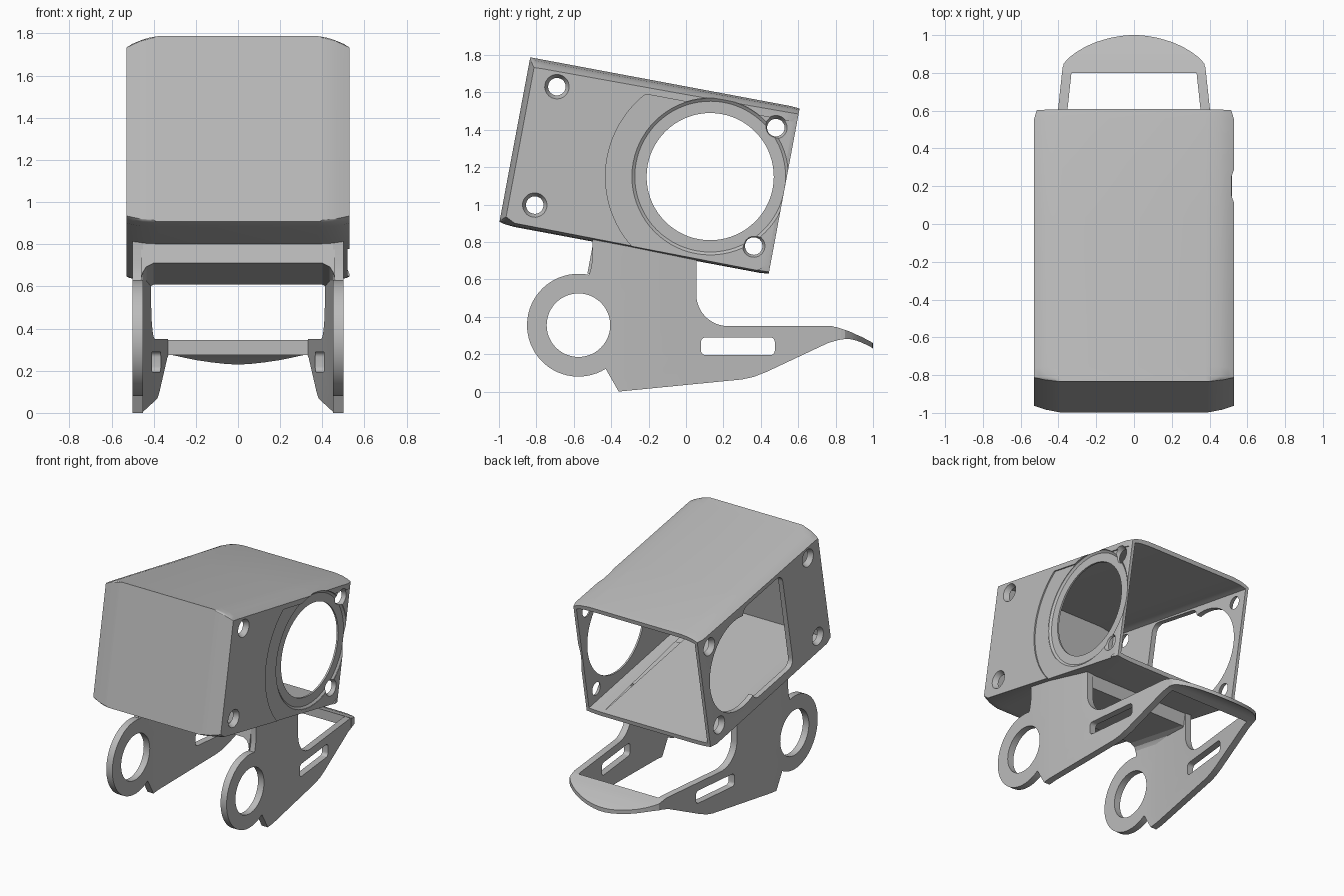
import bpy, bmesh, math
from mathutils import Vector

if "Cube" in bpy.data.objects:
    bpy.data.objects.remove(bpy.data.objects["Cube"], do_unlink=True)

grey = bpy.data.materials.new("plain_grey")
grey.use_nodes = True
COLOUR = (0.5, 0.5, 0.5, 1)
grey.diffuse_color = COLOUR
grey.node_tree.nodes["Principled BSDF"].inputs["Base Color"].default_value = COLOUR


def loft(name, rings):
    """Closed solid through rings with equal point counts."""
    bm = bmesh.new()
    loops = [[bm.verts.new(p) for p in r] for r in rings]
    n = len(loops[0])
    for a, b in zip(loops, loops[1:]):
        for i in range(n):
            j = (i + 1) % n
            bm.faces.new((a[i], a[j], b[j], b[i]))
    bm.faces.new(loops[0][::-1])
    bm.faces.new(loops[-1])
    bmesh.ops.recalc_face_normals(bm, faces=bm.faces)
    me = bpy.data.meshes.new(name)
    bm.to_mesh(me)
    bm.free()
    me.materials.append(grey)
    ob = bpy.data.objects.new(name, me)
    bpy.context.collection.objects.link(ob)
    return ob


def prism(name, pts, x0, x1, grow=1.0):
    """Side outline in y, z extruded along x; grow scales the far end about its centre."""
    cy = sum(p[0] for p in pts) / len(pts)
    cz = sum(p[1] for p in pts) / len(pts)
    far = [(x1, cy + (y - cy) * grow, cz + (z - cz) * grow) for y, z in pts]
    return loft(name, [[(x0, y, z) for y, z in pts], far])


def arc(cy, cz, r, a0=0, a1=360, n=48):
    steps = n if abs(a1 - a0) == 360 else n + 1
    angles = [math.radians(a0 + (a1 - a0) * i / n) for i in range(steps)]
    return [(cy + r * math.cos(a), cz + r * math.sin(a)) for a in angles]


def round_rect(y0, y1, z0, z1, r):
    return (arc(y1 - r, z1 - r, r, 0, 90, 6) + arc(y0 + r, z1 - r, r, 90, 180, 6)
            + arc(y0 + r, z0 + r, r, 180, 270, 6) + arc(y1 - r, z0 + r, r, 270, 360, 6))


def activate(ob):
    bpy.ops.object.select_all(action="DESELECT")
    ob.select_set(True)
    bpy.context.view_layer.objects.active = ob


def cut(ob, cutter):
    cutter.hide_render = True
    mod = ob.modifiers.new("cut", "BOOLEAN")
    mod.operation, mod.solver, mod.object = "DIFFERENCE", "EXACT", cutter
    activate(ob)
    bpy.ops.object.modifier_apply(modifier=mod.name)
    bpy.data.objects.remove(cutter, do_unlink=True)


def smooth(ob):
    activate(ob)
    bpy.ops.object.shade_smooth_by_angle(angle=math.radians(25))


def section(u, w, top, bottom, drop_top, drop_bottom):
    """Box cross-section whose top and bottom slope down to crisp side edges."""
    slope = [(0, 1), (0.2, 0.62), (0.5, 0.25), (1, 0)]
    c = w - 0.38
    up = [(w - c * a, top - drop_top * b) for a, b in slope]
    down = [(w - c * a, -bottom + drop_bottom * b) for a, b in slope]
    right = down[::-1] + up
    return [(x, u, z) for x, z in right + [(-x, z) for x, z in right[::-1]]]


TILT = math.radians(-10.6)
CENTRE = Vector((0, -0.195, 1.21))
L, H, W = 0.733, 0.45, 0.53
BASE = 0.457
HOLE = 0.33

# Hollow housing, open at the back
housing = loft("housing", [
    section(-L, 0.40, H, 0.445, 0.008, 0.008),
    section(-L + 0.012, 0.47, H, 0.448, 0.025, 0.02),
    section(-L + 0.03, W, H, 0.452, 0.05, 0.04),
    section(-L + 0.08, W, H, BASE, 0.048, 0.02),
    section(0.15, W, H, BASE, 0.042, 0.015),
    section(L - 0.05, W, H, BASE, 0.035, 0.012),
    section(L, W - 0.015, H - 0.004, BASE - 0.004, 0.03, 0.01)])
cut(housing, loft("cavity", [
    section(-L + 0.04, W - 0.038, H - 0.035, BASE - 0.035, 0.035, 0.01),
    section(L + 0.1, W - 0.038, H - 0.035, BASE - 0.035, 0.015, 0.006)]))

# Stepped round opening in the left wall
recess = [(y, min(z, 0.37)) for y, z in arc(HOLE, 0, 0.56, n=96)]
cut(housing, prism("recess", recess, 0.6, W - 0.01))
cut(housing, prism("counterbore", arc(HOLE, 0, 0.42, n=72), W - 0.012, W - 0.025, 0.96))
cut(housing, prism("counterbore_mouth", arc(HOLE, 0, 0.42, n=72), 0.6, W - 0.013))
cut(housing, prism("round_opening", arc(HOLE, 0, 0.34, n=72), 0.7, 0.3))

# Round opening joined to a rounded window in the right wall
cut(housing, prism("right_opening", arc(HOLE, 0, 0.345, n=72), -0.3, -0.7))
cut(housing, prism("right_window", round_rect(-0.26, 0.22, -0.375, 0.375, 0.06), -0.3, -0.7))

# Countersunk bolt holes at the corners of both walls
for s in (-1, 1):
    for u in (-0.564, 0.627):
        for v in (-0.322, 0.322):
            cut(housing, prism("bolt_hole", arc(u, v, 0.047, n=24), s * 0.4, s * 0.7))
            cut(housing, prism("countersink", arc(u, v, 0.047, n=24),
                               s * (W - 0.035), s * (W + 0.005), 1.45))

# Cross bar under the housing with filleted ends
half_bar = [(0.46, -0.435), (0.46, -0.63), (0.452, -0.595), (0.435, -0.567), (0.40, -0.549)]
bar = half_bar + [(-x, z) for x, z in half_bar[::-1]]
cross_bar = loft("cross_bar", [[(x, u, z) for x, z in bar] for u in (-0.22, 0.335)])

for ob in (housing, cross_bar):
    ob.location = CENTRE
    ob.rotation_euler.x = TILT
    smooth(ob)

# Side plates: pivot ring, neck and tapering arm in one outline
RING = (-0.575, 0.355)
outline = ([(0.055, 0.727), (-0.5, 0.83), (-0.5, 0.71), (-0.508, 0.66)]
           + arc(*RING, 0.275, 78, 302, 40)
           + [(-0.36, 0.0), (0.3, 0.065), (0.36, 0.078), (0.43, 0.105), (0.76, 0.26), (0.83, 0.28),
              (0.83, 0.335), (0.78, 0.35)]
           + arc(0.225, 0.52, 0.17, 270, 180, 12))


def taper(y):
    """Inward shift of the plate along its length."""
    return 0.0 if y < -0.3 else (y + 0.3) * 0.108


for s, side in ((-1, "right"), (1, "left")):
    plate = prism(side + "_side_plate", outline, s * 0.45, s * 0.5)
    bm = bmesh.new()
    bm.from_mesh(plate.data)
    bmesh.ops.triangulate(bm, faces=bm.faces)
    bmesh.ops.bisect_plane(bm, geom=bm.verts[:] + bm.edges[:] + bm.faces[:],
                           plane_co=(0, -0.3, 0), plane_no=(0, 1, 0))
    for v in bm.verts:
        v.co.x -= s * taper(v.co.y)
    bm.to_mesh(plate.data)
    bm.free()
    cut(plate, prism("pivot_hole", arc(*RING, 0.17), s * 0.3, s * 0.6))
    cut(plate, prism("strap_slot", round_rect(0.08, 0.475, 0.195, 0.29, 0.025), s * 0.2, s * 0.6))
    smooth(plate)

# Curved tail joining the two arms: y, half width, top, bottom
tail = [(0.80, 0.382, 0.346, 0.274), (0.85, 0.372, 0.33, 0.281), (0.88, 0.345, 0.319, 0.28),
        (0.91, 0.305, 0.305, 0.273), (0.94, 0.255, 0.292, 0.262), (0.965, 0.196, 0.279, 0.25),
        (0.985, 0.128, 0.268, 0.24), (0.996, 0.066, 0.262, 0.233), (1.0, 0.02, 0.26, 0.23)]
smooth(loft("tail_bridge", [[(-w, y, b), (w, y, b), (w, y, t), (-w, y, t)] for y, w, t, b in tail]))
